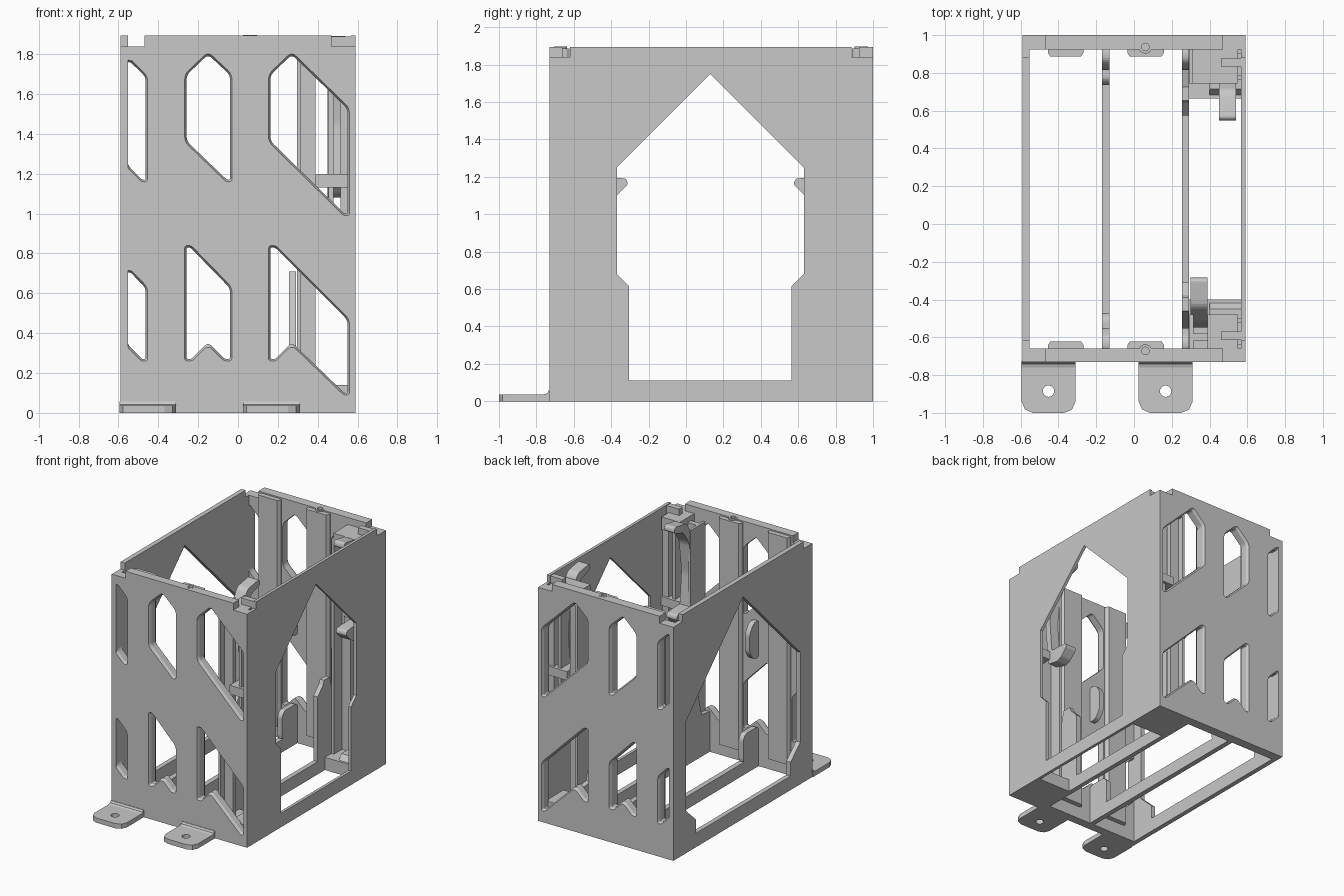
import bpy, bmesh, math
from mathutils import Vector

if "Cube" in bpy.data.objects:
    bpy.data.objects.remove(bpy.data.objects["Cube"])

grey = bpy.data.materials.new("mid grey")
grey.diffuse_color = (0.58, 0.58, 0.58, 1)
grey.use_nodes = True
grey.node_tree.nodes["Principled BSDF"].inputs["Base Color"].default_value = grey.diffuse_color


def finish(name, bm):
    bmesh.ops.recalc_face_normals(bm, faces=bm.faces)
    me = bpy.data.meshes.new(name)
    bm.to_mesh(me)
    bm.free()
    ob = bpy.data.objects.new(name, me)
    bpy.context.collection.objects.link(ob)
    me.materials.append(grey)
    return ob


def offset(pts, d):
    """Grow a clockwise outline outward by d."""
    out = []
    for i, p in enumerate(pts):
        a, b, c = Vector(pts[i - 1]), Vector(p), Vector(pts[(i + 1) % len(pts)])
        u, v = (b - a).normalized(), (c - b).normalized()
        n1, n2 = Vector((-u.y, u.x)), Vector((-v.y, v.x))
        out.append(b + (n1 + n2) * d / (1 + n1.dot(n2)))
    return out


def rounded(pts, r, seg=4):
    if not r:
        return [Vector(p) for p in pts]
    out = []
    for i, p in enumerate(pts):
        b = Vector(p)
        a, c = Vector(pts[i - 1]) - b, Vector(pts[(i + 1) % len(pts)]) - b
        t = min(r, a.length * 0.45, c.length * 0.45)
        s, e = b + a.normalized() * t, b + c.normalized() * t
        for k in range(seg + 1):
            f = k / seg
            out.append(s * (1 - f) ** 2 + b * 2 * f * (1 - f) + e * f * f)
    return out


def loft(name, rings, axis):
    """Join outlines, each given as (outline, position along axis)."""
    put = {'x': lambda p, w: (w, p[0], p[1]),
           'y': lambda p, w: (p[0], w, p[1]),
           'z': lambda p, w: (p[0], p[1], w)}[axis]
    bm = bmesh.new()
    vs = [[bm.verts.new(put(p, w)) for p in pts] for pts, w in rings]
    n = len(vs[0])
    for a, b in zip(vs, vs[1:]):
        for i in range(n):
            bm.faces.new((a[i], a[(i + 1) % n], b[(i + 1) % n], b[i]))
    bm.faces.new(vs[0])
    bm.faces.new(vs[-1])
    return finish(name, bm)


def prism(name, pts, axis, w0, w1, r=0):
    o = rounded(pts, r)
    return loft(name, [(o, w0), (o, w1)], axis)


def box(name, x0, x1, y0, y1, z0, z1):
    return prism(name, [(x0, y0), (x1, y0), (x1, y1), (x0, y1)], 'z', z0, z1)


def circle(cx, cy, r, n=24):
    return [(cx + r * math.cos(i * math.tau / n), cy + r * math.sin(i * math.tau / n)) for i in range(n)]


def cut(ob, cutters):
    for c in cutters:
        c.hide_render = True
        m = ob.modifiers.new("cut", 'BOOLEAN')
        m.operation, m.solver, m.object = 'DIFFERENCE', 'EXACT', c
    bpy.context.view_layer.objects.active = ob
    for m in list(ob.modifiers):
        bpy.ops.object.modifier_apply(modifier=m.name)
    for c in cutters:
        bpy.data.objects.remove(c)


def my(y):
    """Mirror front to back about the middle of the case."""
    return 0.265 - y


# window outlines in the front and back walls (x, z), clockwise
windows = [
    [(-.565, 1.77), (-.535, 1.77), (-.453, 1.69), (-.453, 1.16), (-.485, 1.16), (-.565, 1.24)],
    [(-.268, 1.70), (-.15, 1.812), (-.03, 1.70), (-.03, 1.16), (-.06, 1.16), (-.268, 1.36)],
    [(.153, 1.70), (.27, 1.812), (.56, 1.53), (.56, .99), (.53, .99), (.153, 1.36)],
    [(-.565, .715), (-.535, .715), (-.453, .63), (-.453, .26), (-.485, .26), (-.565, .34)],
    [(-.268, .84), (-.235, .84), (-.03, .63), (-.03, .26), (-.07, .26), (-.15, .34), (-.23, .26), (-.268, .26)],
    [(.153, .84), (.19, .84), (.56, .47), (.56, .09), (.53, .09), (.27, .34), (.19, .26), (.153, .26)],
]


def corner_cutters():
    """Blocks that lower the four top corners."""
    return [box("corner_cutter", x0, x1, y0, y1, 1.84, 1.95)
            for x0, x1 in ((-.7, -.47), (.47, .7)) for y0, y1 in ((-.8, -.62), (.885, 1.1))]


# front and back walls with chamfered windows, lowered corners and screw holes
for name, yo, yi in (("front_wall", -.73, -.66), ("back_wall", 1.0, .925)):
    s = 1 if yi > yo else -1
    wall = box(name, -.59, .59, min(yo, yi), max(yo, yi), 0, 1.895)
    cutters = corner_cutters()
    for w in windows:
        big, small = rounded(w, .03), rounded(offset(w, -.01), .024)
        cutters.append(loft("window_cutter", [(big, yo - .01 * s), (big, yo), (small, yo + .02 * s),
                                              (small, yi + .01 * s)], 'y'))
    cutters.append(prism("screw_cutter", circle(.06, yi - .012 * s, .02), 'z', 1.78, 1.95))
    cut(wall, cutters)

# side walls with house-shaped openings, the left one wider
right_open = [(-.305, .11), (-.305, .615), (-.37, .68), (-.37, 1.25), (.13, 1.75),
              (.63, 1.25), (.63, .68), (.565, .615), (.565, .11)]
left_open = [(-.46, .11), (-.46, .22), (-.58, .33), (-.58, 1.04), (.13, 1.75),
             (.84, 1.04), (.84, .33), (.72, .22), (.72, .11)]
for name, x0, x1, o in (("left_wall", -.59, -.553, left_open), ("right_wall", .567, .59, right_open)):
    wall = box(name, x0, x1, -.73, 1.0, 0, 1.895)
    cut(wall, corner_cutters() + [prism("opening_cutter", o, 'x', x0 - .02, x1 + .02)])

# bottom rails
for name, x0, x1 in (("left_rail", -.17, -.13), ("right_rail", .255, .292)):
    box(name, x0, x1, -.67, .93, 0, .1)

# mounting feet with holes and root fillets
for x0, x1 in ((-.595, -.31), (.025, .31)):
    c = (x0 + x1) / 2
    outline = [(x0, -.73), (x0, -.94), (x0 + .018, -.982), (x0 + .06, -1.0),
               (x1 - .06, -1.0), (x1 - .018, -.982), (x1, -.94), (x1, -.73)]
    foot = prism("mounting_foot", outline, 'z', 0, .037)
    cut(foot, [prism("hole_cutter", circle(c, -.885, .03), 'z', -.1, .1)])
    prism("foot_fillet", [(-.725, .03), (-.76, .037), (-.742, .043), (-.734, .058), (-.725, .058)], 'x', x0, x1)

# parts that repeat at the front and back ends
for end, f in (("front", lambda y: y), ("back", my)):
    def slab(name, x0, x1, y0, y1, z0, z1):
        a, b = sorted((f(y0), f(y1)))
        return box(end + name, x0, x1, a, b, z0, z1)

    def profile(name, pts, x0, x1, r=0):
        return prism(end + name, [(f(y), z) for y, z in pts], 'x', x0, x1, r)

    # thickened pads between window columns
    for x0, x1 in ((-.455, -.268), (-.035, .158)):
        o = [(x0, f(-.665)), (x0, f(-.64)), (x0 + .012, f(-.622)), (x1 - .012, f(-.622)), (x1, f(-.64)), (x1, f(-.665))]
        pad = prism(end + "_pad", o, 'z', .1, 1.885)
        if x0 > -.1:
            cut(pad, [prism("screw_cutter", circle(.06, f(-.672), .02), 'z', 1.78, 1.95)])
    ring = prism(end + "_screw_ring", circle(.06, f(-.672), .035), 'z', 1.8, 1.896)
    cut(ring, [prism("ring_cutter", circle(.06, f(-.672), .02), 'z', 1.7, 2)])

    # rounded guide fins on the rails
    profile("_left_fin", [(-.67, .08), (-.67, .315), (-.5, .315), (-.47, .28), (-.47, .08)], -.17, -.13, .05)
    profile("_right_fin", [(-.67, .08), (-.67, .315), (-.56, .33), (-.46, .71), (-.39, .71), (-.375, .675),
                           (-.31, .61), (-.31, .08)], .255, .292)
    for x0, x1 in ((-.17, -.13), (.255, .292)):
        profile("_middle_guide", [(-.67, .86), (-.67, 1.15), (-.6, 1.15), (-.55, 1.08), (-.55, .93), (-.6, .86)],
                x0, x1, .03)

    # latch column, slats and floor block
    slab("_latch_panel", .3, .39, -.62, -.58, .1, 1.8)
    slab("_latch_rib", .295, .315, -.665, -.48, .1, 1.8)
    slab("_slat", .455, .48, -.64, -.52, .95, 1.78)
    slab("_slat", .515, .567, -.64, -.52, .95, 1.78)
    slab("_latch_bar", .39, .567, -.66, -.5, 1.13, 1.2)
    slab("_latch_head", .39 if end == "front" else .31, .55, -.665, -.48, 1.74, 1.84)
    slab("_corner_ledge", .46, .567, -.615, -.57, 1.82, 1.89)
    slab("_floor_block", .29, .567, -.67, -.4, 0, .1)
    profile("_floor_stop", [(-.67, .09), (-.67, .14), (-.45, .14), (-.41, .09)], .4, .567)

    # bent latch lever with its hook
    x0 = .3 if end == "front" else .45
    profile("_latch_lever", [(-.52, 1.1), (-.55, 1.45), (-.52, 1.72), (-.44, 1.87), (-.29, 1.896), (-.28, 1.85),
                             (-.4, 1.81), (-.47, 1.7), (-.5, 1.45), (-.47, 1.1)], x0, x0 + .09, .03)
    profile("_latch_hook", [(-.52, 1.1), (-.42, 1.08), (-.37, 1.1), (-.31, 1.16), (-.32, 1.19), (-.37, 1.195),
                            (-.52, 1.2)], x0, x0 + .09, .012)
